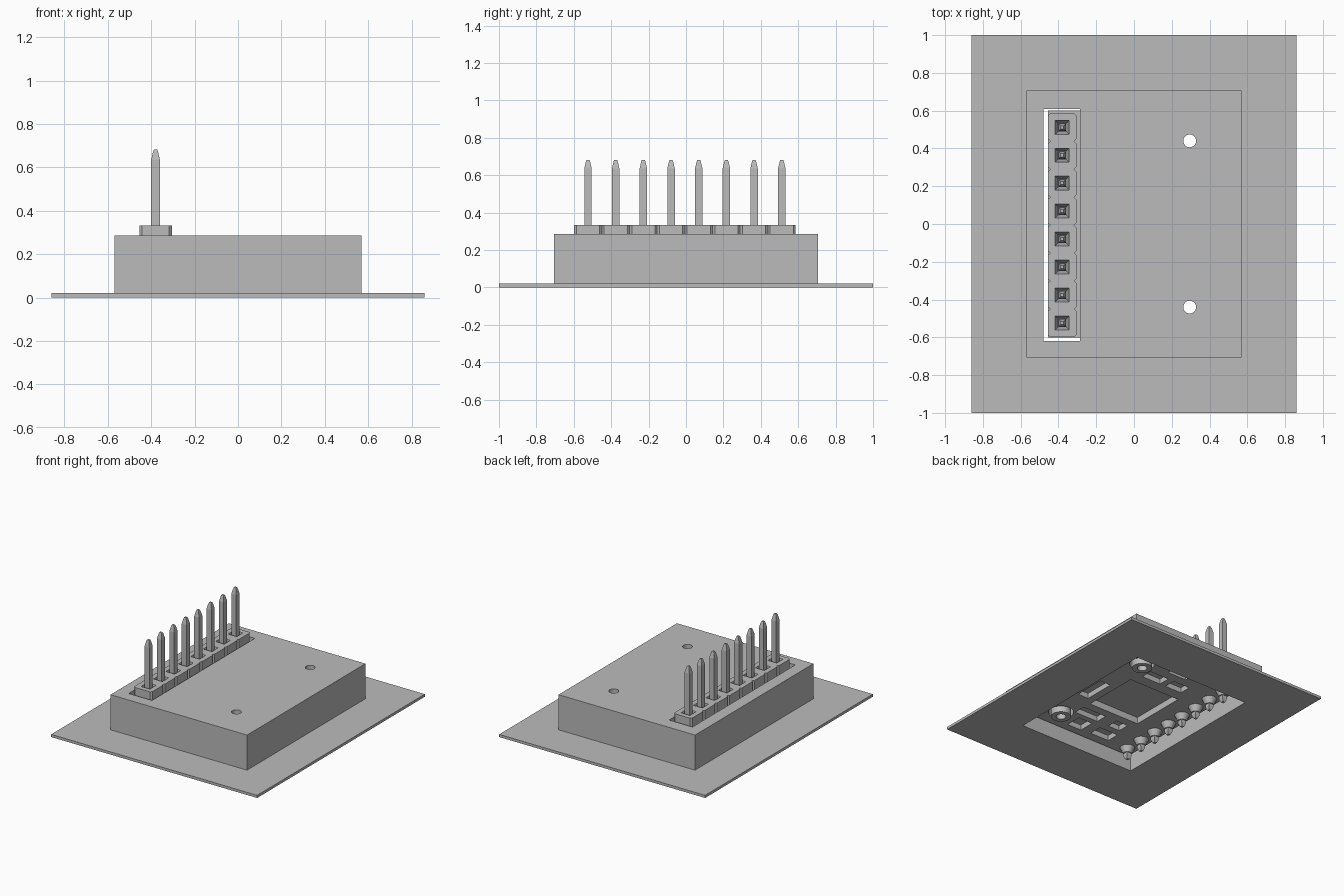
import bpy
import bmesh
from mathutils import Matrix, Vector

cube = bpy.data.objects.get("Cube")
if cube:
    bpy.data.objects.remove(cube, do_unlink=True)

grey = bpy.data.materials.new("plain grey")
grey.use_nodes = True
COLOUR = (0.5, 0.5, 0.5, 1)
grey.diffuse_color = COLOUR
grey.node_tree.nodes["Principled BSDF"].inputs["Base Color"].default_value = COLOUR


def finish(name, bm):
    bmesh.ops.recalc_face_normals(bm, faces=bm.faces)
    mesh = bpy.data.meshes.new(name)
    bm.to_mesh(mesh)
    bm.free()
    mesh.materials.append(grey)
    obj = bpy.data.objects.new(name, mesh)
    bpy.context.collection.objects.link(obj)
    return obj


def add_box(bm, x0, x1, y0, y1, z0, z1):
    size = Vector((x1 - x0, y1 - y0, z1 - z0))
    mid = Vector((x0 + x1, y0 + y1, z0 + z1)) / 2
    bmesh.ops.create_cube(bm, size=1, matrix=Matrix.Translation(mid) @ Matrix.Diagonal((*size, 1)))


def add_cone(bm, x, y, z0, z1, r0, r1, sides=24):
    bmesh.ops.create_cone(bm, cap_ends=True, segments=sides, radius1=r0, radius2=r1,
                          depth=z1 - z0, matrix=Matrix.Translation((x, y, (z0 + z1) / 2)))


def cut(target, bm):
    """Subtract a cutter mesh from the target, then drop the cutter."""
    cutter = finish("cutter", bm)
    cutter.hide_render = True
    mod = target.modifiers.new("cut", "BOOLEAN")
    mod.operation = "DIFFERENCE"
    mod.solver = "EXACT"
    mod.object = cutter
    bpy.context.view_layer.objects.active = target
    bpy.ops.object.modifier_apply(modifier=mod.name)
    bpy.data.objects.remove(cutter, do_unlink=True)


def cut_box(target, *bounds):
    bm = bmesh.new()
    add_box(bm, *bounds)
    cut(target, bm)


def cut_round(target, x, y, z0, z1, r):
    bm = bmesh.new()
    add_cone(bm, x, y, z0, z1, r, r)
    cut(target, bm)


def smooth(obj):
    bpy.ops.object.select_all(action="DESELECT")
    obj.select_set(True)
    bpy.context.view_layer.objects.active = obj
    bpy.ops.object.shade_smooth_by_angle()


HOLES = [(0.295, -0.44), (0.295, 0.44)]
PITCH, PIN_X = 0.148, -0.38
PIN_Y = [-0.006 + PITCH * (i - 3.5) for i in range(8)]
CEILING, BOARD_Z = 0.185, 0.1

# Housing: one stepped solid grown out of the wide base flange
bm = bmesh.new()
add_box(bm, -0.86, 0.86, -1, 1, 0, 0.02)
bm.faces.ensure_lookup_table()
top = max(bm.faces, key=lambda f: f.calc_center_median().z)
inner = bmesh.ops.extrude_face_region(bm, geom=[top])
bmesh.ops.delete(bm, geom=[top], context="FACES_ONLY")
rim = [v for v in inner["geom"] if isinstance(v, bmesh.types.BMVert)]
for v in rim:
    v.co.x *= 0.57 / 0.86
    v.co.y *= 0.706
lid = [f for f in inner["geom"] if isinstance(f, bmesh.types.BMFace)]
raised = bmesh.ops.extrude_face_region(bm, geom=lid)
bmesh.ops.delete(bm, geom=lid, context="FACES_ONLY")
for v in raised["geom"]:
    if isinstance(v, bmesh.types.BMVert):
        v.co.z = 0.285
housing = finish("housing", bm)
cut_box(housing, -0.49, 0.49, -0.62, 0.62, -0.1, CEILING)
cut_box(housing, -0.48, -0.285, -0.619, 0.608, 0.15, 0.4)
for x, y in HOLES:
    cut_round(housing, x, y, 0.1, 0.4, 0.034)
smooth(housing)

# Circuit board in the cavity, with component pockets underneath
bm = bmesh.new()
add_box(bm, -0.455, 0.455, -0.6, 0.6, BOARD_Z, CEILING - 0.001)
board = finish("circuit_board", bm)
cut_box(board, -0.215, 0.215, -0.22, 0.22, 0.05, 0.15)
for x, y, w, d in [(0.32, -0.05, 0.09, 0.24), (0.1, 0.35, 0.16, 0.09), (-0.1, 0.35, 0.14, 0.09),
                   (0.0, 0.51, 0.16, 0.09), (0.12, -0.33, 0.2, 0.09), (0.09, -0.48, 0.12, 0.12),
                   (-0.13, -0.33, 0.1, 0.09), (-0.13, -0.48, 0.16, 0.1)]:
    cut_box(board, x - w / 2, x + w / 2, y - d / 2, y + d / 2, 0.05, 0.14)
for x, y in HOLES:
    cut_round(board, x, y, 0, 0.3, 0.088)
smooth(board)

# Hollow mounting posts through the board holes
for side, (x, y) in zip(("front", "back"), HOLES):
    bm = bmesh.new()
    add_cone(bm, x, y, 0.065, CEILING + 0.01, 0.07, 0.07)
    post = finish(side + "_mounting_post", bm)
    cut_round(post, x, y, 0, 0.3, 0.034)
    smooth(post)

# Pin header strip: a notched outline extruded upward
HALF, NOTCH, STEP = 0.075, 0.012, PITCH / 2
right_edge = []
for y in PIN_Y:
    right_edge += [(HALF - NOTCH, y - STEP), (HALF, y - STEP + NOTCH),
                   (HALF, y + STEP - NOTCH), (HALF - NOTCH, y + STEP)]
left_edge = [(-x, y) for x, y in reversed(right_edge)]
outline = []
for x, y in right_edge + left_edge:
    if not outline or (Vector(outline[-1]) - Vector((x, y))).length > 0.001:
        outline.append((x, y))
bm = bmesh.new()
base = bm.faces.new([bm.verts.new((PIN_X + x, y, CEILING)) for x, y in outline])
grown = bmesh.ops.extrude_face_region(bm, geom=[base])
for v in grown["geom"]:
    if isinstance(v, bmesh.types.BMVert):
        v.co.z = 0.333
header = finish("pin_header", bm)

# Tapered square sockets around each pin
bm = bmesh.new()
for y in PIN_Y:
    bmesh.ops.create_cone(bm, cap_ends=True, segments=4, radius1=0.03, radius2=0.053, depth=0.06,
                          matrix=Matrix.Translation((PIN_X, y, 0.305)) @ Matrix.Rotation(0.7854, 4, "Z"))
cut(header, bm)


# Square pins with tapered tips, and solder cones below the board
def pin(number, y):
    bm = bmesh.new()
    rings = []
    for z, r in [(0.01, 0.01), (0.035, 0.02), (0.635, 0.02), (0.67, 0.012), (0.682, 0.008)]:
        corners = [(-r, -r), (r, -r), (r, r), (-r, r)]
        rings.append([bm.verts.new((PIN_X + a, y + b, z)) for a, b in corners])
    for low, high in zip(rings, rings[1:]):
        for i in range(4):
            j = (i + 1) % 4
            bm.faces.new((low[i], low[j], high[j], high[i]))
    bm.faces.new(rings[0])
    bm.faces.new(rings[-1])
    finish(f"pin_{number}", bm)
    bm = bmesh.new()
    add_cone(bm, PIN_X, y, 0.055, BOARD_Z + 0.005, 0.03, 0.055, 16)
    smooth(finish(f"solder_joint_{number}", bm))


for number, y in enumerate(PIN_Y, 1):
    pin(number, y)
